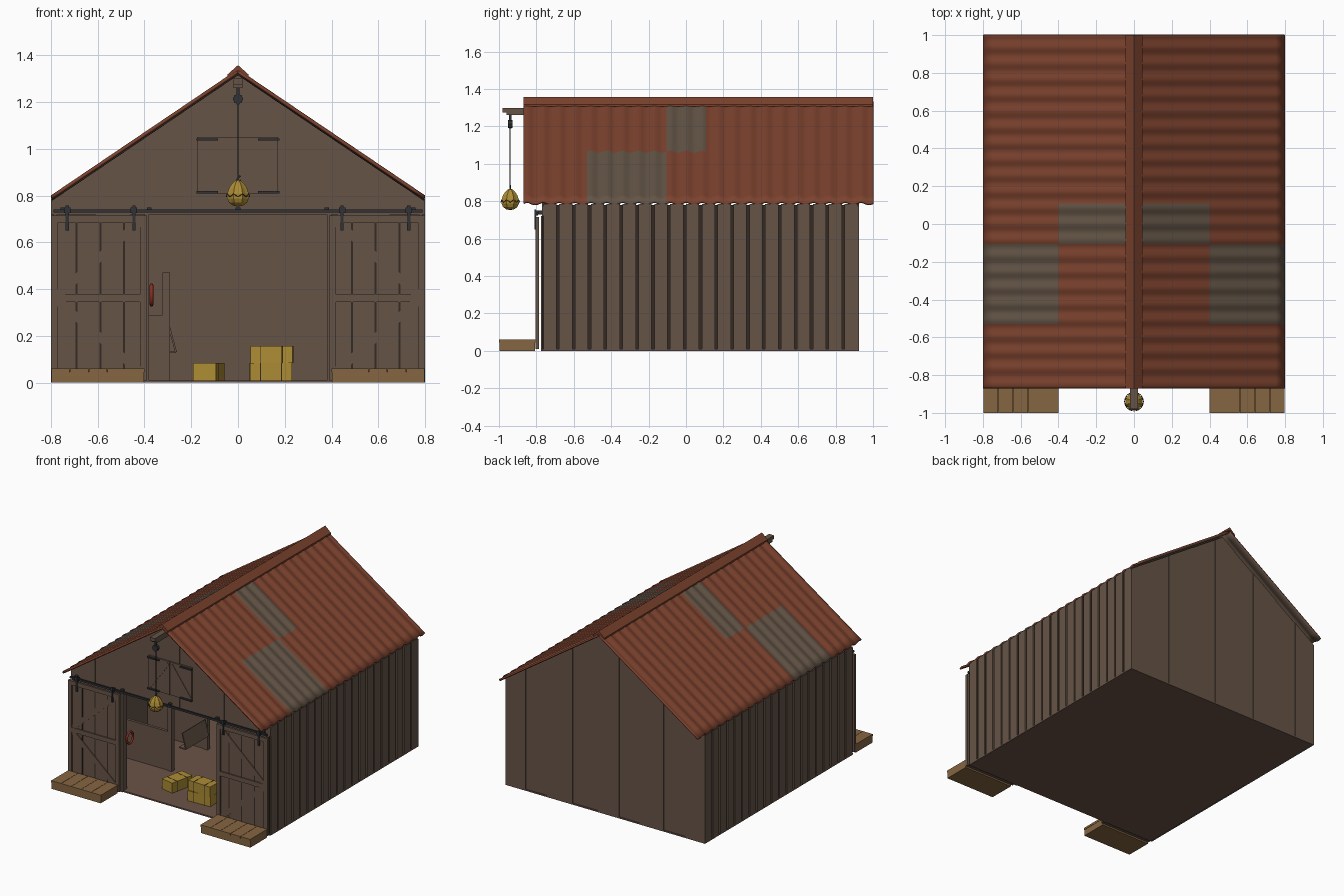
import bpy, bmesh, math, random
from mathutils import Matrix, Vector

random.seed(4)
cube = bpy.data.objects.get("Cube")
if cube:
    bpy.data.objects.remove(cube)


def material(name, r, g, b):
    lin = [((c / 255 + 0.055) / 1.055) ** 2.4 for c in (r, g, b)] + [1]
    m = bpy.data.materials.new(name)
    m.use_nodes = True
    m.diffuse_color = lin
    m.node_tree.nodes["Principled BSDF"].inputs["Base Color"].default_value = lin
    return m


WOOD = material("weathered_wood", 102, 84, 71)
DARK = material("dark_gap", 52, 43, 36)
RUST = material("rusty_metal", 124, 66, 46)
PATCH = material("grey_patch", 99, 84, 70)
TAN = material("tan_plank", 134, 102, 66)
HAY = material("hay", 172, 140, 52)
IRON = material("black_iron", 48, 50, 54)
FLOOR = material("earth_floor", 106, 83, 72)
RED = material("red_paint", 140, 44, 32)


def finish(name, bm, *mats):
    bmesh.ops.recalc_face_normals(bm, faces=bm.faces)
    me = bpy.data.meshes.new(name)
    bm.to_mesh(me)
    bm.free()
    for m in mats:
        me.materials.append(m)
    ob = bpy.data.objects.new(name, me)
    bpy.context.collection.objects.link(ob)
    return ob


def add_box(bm, lo, hi, turn=Matrix()):
    lo, hi = Vector(lo), Vector(hi)
    size = Matrix.Diagonal((*(hi - lo), 1))
    bmesh.ops.create_cube(bm, size=1, matrix=Matrix.Translation((lo + hi) / 2) @ turn @ size)


def boxes(name, mat, *bounds):
    bm = bmesh.new()
    for lo, hi in bounds:
        add_box(bm, lo, hi)
    return finish(name, bm, mat)


def add_prism(bm, outline, y0, y1):
    face = bm.faces.new([bm.verts.new((x, y0, z)) for x, z in outline])
    new = bmesh.ops.extrude_face_region(bm, geom=[face])["geom"]
    bmesh.ops.translate(bm, vec=(0, y1 - y0, 0),
                        verts=[v for v in new if isinstance(v, bmesh.types.BMVert)])


def prism(name, mat, outline, y0, y1):
    bm = bmesh.new()
    add_prism(bm, outline, y0, y1)
    return finish(name, bm, mat)


def brace(bm, p, q, width, y0, y1):
    # straight board between two points of a wall
    p, q = Vector(p), Vector(q)
    side = Vector((p.y - q.y, q.x - p.x)).normalized() * width / 2
    add_prism(bm, [p + side, q + side, q - side, p - side], y0, y1)


def smooth(ob):
    for o in bpy.context.selected_objects:
        o.select_set(False)
    ob.select_set(True)
    bpy.context.view_layer.objects.active = ob
    bpy.ops.object.shade_smooth_by_angle(angle=0.7)


def rod(name, mat, points, radius):
    cu = bpy.data.curves.new(name, 'CURVE')
    cu.dimensions = '3D'
    cu.bevel_depth = radius
    cu.bevel_resolution = 1
    cu.use_fill_caps = True
    sp = cu.splines.new('POLY')
    sp.points.add(len(points) - 1)
    for pt, co in zip(sp.points, points):
        pt.co = (*co, 1)
    cu.materials.append(mat)
    ob = bpy.data.objects.new(name, cu)
    bpy.context.collection.objects.link(ob)


FRONT, BACK, PITCH = -0.77, 0.925, 0.675


def gable(x):
    return 1.315 - PITCH * abs(x)


# floor and end walls
boxes("floor", FLOOR, ((-0.8, FRONT, 0), (0.8, BACK, 0.01)))
peak = [(0.79, gable(0.79)), (0, gable(0)), (-0.79, gable(0.79))]
prism("back_wall", WOOD, [(-0.79, 0), (0.79, 0)] + peak, BACK - 0.03, BACK - 0.01)
prism("front_wall", WOOD, [(-0.79, 0), (-0.385, 0), (-0.385, 0.72), (0.385, 0.72),
                           (0.385, 0), (0.79, 0)] + peak, FRONT + 0.008, FRONT + 0.03)


def gable_boards(name, bottom, y_in, outward):
    # staggered upright boards cut to the roof slope
    bm = bmesh.new()
    cuts = [-0.8] + [-0.8 + 1.6 * i / 9 + random.uniform(-0.03, 0.03) for i in range(1, 9)] + [0.8]
    for i, (a, b) in enumerate(zip(cuts, cuts[1:])):
        top = [(b, gable(b))] + ([(0, gable(0))] if a < 0 < b else []) + [(a, gable(a))]
        add_prism(bm, [(a, bottom), (b, bottom)] + top, y_in, y_in + outward * (0.01 - 0.005 * (i % 2)))
    finish(name, bm, WOOD)


gable_boards("back_boards", 0, BACK - 0.01, 1)
gable_boards("front_gable_boards", 0.72, FRONT + 0.01, -1)

# side walls: boards over a dark backing
step = (BACK - FRONT) / 20
for s, side in ((-1, "right"), (1, "left")):
    boxes(side + "_wall_backing", DARK, ((s * 0.786, FRONT, 0), (s * 0.79, BACK, 0.78)))
    boxes(side + "_wall_lining", WOOD, ((s * 0.775, FRONT, 0), (s * 0.786, BACK, 0.78)))
    boxes(side + "_wall_boards", WOOD, *[
        ((s * 0.789, FRONT + i * step + 0.007, 0), (s * 0.8, FRONT + (i + 1) * step - 0.007, 0.785))
        for i in range(20)])

# corrugated roof with mended areas
for s, side in ((-1, "right"), (1, "left")):
    bm = bmesh.new()
    nx, ny = 16, 22 * 8
    rows = [[bm.verts.new((s * 0.8 * i / nx, -0.87 + 1.87 * j / ny,
                           1.335 - PITCH * 0.8 * i / nx + 0.006 * math.sin(j * math.tau / 8)))
             for i in range(nx + 1)] for j in range(ny + 1)]
    for r0, r1 in zip(rows, rows[1:]):
        for i in range(nx):
            f = bm.faces.new((r0[i], r0[i + 1], r1[i + 1], r1[i]))
            c = f.calc_center_median()
            low = abs(c.x) > 0.4 and -0.53 < c.y < -0.11
            high = abs(c.x) < 0.4 and -0.1 < c.y < 0.11
            f.material_index = 1 if low or high else 0
    roof = finish(side + "_roof", bm, RUST, PATCH, WOOD, WOOD)
    if roof.data.polygons[0].normal.z < 0:
        roof.data.flip_normals()
    smooth(roof)
    mod = roof.modifiers.new("sheet", 'SOLIDIFY')
    mod.thickness, mod.offset, mod.material_offset = 0.012, -1, 2
prism("ridge_cap", RUST, [(-0.045, 1.318), (0, 1.358), (0.045, 1.318),
                          (0.045, 1.306), (0, 1.336), (-0.045, 1.306)], -0.87, 1)

# sliding doors, rail, hangers and plank platforms
for s, side in ((-1, "right"), (1, "left")):
    def span(a, b, y0, y1, z0, z1):
        return (s * a, y0, z0), (s * b, y1, z1)
    boxes(side + "_door_panel", WOOD, span(0.4, 0.79, -0.797, -0.785, 0.01, 0.71))
    boxes(side + "_door_frame", WOOD,
          span(0.39, 0.42, -0.805, -0.785, 0.01, 0.715), span(0.77, 0.8, -0.805, -0.785, 0.01, 0.715),
          span(0.42, 0.77, -0.805, -0.79, 0.685, 0.715), span(0.42, 0.77, -0.805, -0.79, 0.345, 0.378),
          span(0.42, 0.77, -0.805, -0.79, 0.01, 0.05))
    bm = bmesh.new()
    for z0, z1 in ((0.375, 0.69), (0.35, 0.045)):
        brace(bm, (s * 0.77, z0), (s * 0.42, z1), 0.035, -0.803, -0.79)
    finish(side + "_door_braces", bm, WOOD)
    boxes(side + "_door_seams", DARK,
          *[span(x - 0.004, x + 0.004, -0.799, -0.795, 0.05, 0.685) for x in (0.487, 0.588, 0.69)])
    boxes(side + "_door_hangers", IRON,
          *[span(x - 0.007, x + 0.007, -0.811, -0.803, 0.65, 0.757) for x in (0.445, 0.73)],
          *[span(x - 0.014, x + 0.014, -0.808, -0.79, 0.725, 0.75) for x in (0.445, 0.73)])
    boxes(side + "_door_jamb", WOOD, span(0.38, 0.4, -0.775, -0.73, 0, 0.72))
    boxes(side + "_platform_planks", TAN,
          *[span(0.4 + 0.08 * i, 0.478 + 0.08 * i, -1, -0.805, 0.045, 0.06) for i in range(5)])
    boxes(side + "_platform_base", TAN, span(0.402, 0.798, -0.998, -0.807, 0, 0.046))
boxes("door_rail", IRON, ((-0.79, -0.8, 0.728), (0.79, -0.788, 0.741)))
boxes("rail_brackets", IRON, *[((x - 0.01, -0.79, 0.73), (x + 0.01, -0.765, 0.75))
                               for x in (-0.75, -0.38, 0, 0.38, 0.75)])

# loft hatch with braces and strap hinges
boxes("hatch_leaves", WOOD, ((-0.175, -0.78, 0.81), (-0.002, -0.768, 1.05)),
      ((0.002, -0.78, 0.81), (0.172, -0.768, 1.05)))
bm = bmesh.new()
for s in (-1, 1):
    brace(bm, (s * 0.165, 0.825), (s * 0.012, 1.035), 0.02, -0.784, -0.775)
finish("hatch_braces", bm, WOOD)
boxes("hatch_hinges", IRON, *[((s * 0.085, -0.79, z - 0.005), (s * 0.178, -0.778, z + 0.005))
                              for s in (-1, 1) for z in (0.815, 1.04)])

# hoist beam, pulley, rope and hanging hay net
boxes("hoist_beam", WOOD, ((-0.02, -0.96, 1.26), (0.02, -0.74, 1.3)),
      ((-0.02, -0.98, 1.275), (0.02, -0.96, 1.3)))
HY = -0.94
boxes("pulley_strap", IRON, ((-0.006, HY - 0.006, 1.19), (0.006, HY + 0.006, 1.265)))
bm = bmesh.new()
bmesh.ops.create_cone(bm, cap_ends=True, segments=8, radius1=0.022, radius2=0.022, depth=0.024,
                      matrix=Matrix.Translation((0, HY, 1.213)) @ Matrix.Rotation(math.pi / 2, 4, 'X'))
finish("pulley_wheel", bm, IRON)
rod("hoist_rope", IRON, [(0, HY, 1.2), (0, HY, 0.86)], 0.003)
rod("hoist_hook", IRON, [(0.01, HY, 0.885), (-0.004, HY, 0.87), (0.0, HY, 0.858), (0.012, HY, 0.866)], 0.004)
bm = bmesh.new()
bmesh.ops.create_uvsphere(bm, u_segments=16, v_segments=8, radius=1)
for v in bm.verts:
    spike = 1 + 0.13 * (round(math.atan2(v.co.y, v.co.x) / math.tau * 16) % 2)
    r = 0.044 * spike * (1 - 0.25 * v.co.z)
    v.co = (v.co.x * r, HY + v.co.y * r, 0.81 + v.co.z * 0.057)
finish("hay_bundle", bm, HAY)
rod("hay_net", DARK, [(0.05 * math.cos(a), HY + 0.05 * math.sin(a), 0.795 + 0.012 * (i % 2))
                      for i in range(17) for a in [i * math.tau / 16]], 0.002)

# stalls along the right wall with a sloped feeder
boxes("stall_posts", WOOD, *[((-0.322, y - 0.016, 0), (-0.29, y + 0.016, 0.47)) for y in (-0.33, 0.08, 0.49)])
boxes("stall_panels", WOOD, *[((-0.78, y - 0.01, 0.01), (-0.32, y + 0.01, 0.29)) for y in (-0.33, 0.08, 0.49)])
bm = bmesh.new()
brace(bm, (-0.295, 0.24), (-0.265, 0.13), 0.008, -0.22, 0.04)
brace(bm, (-0.32, 0.13), (-0.265, 0.13), 0.008, -0.22, 0.04)
finish("feeder", bm, WOOD)

# red ring hanging inside the doorway
rod("hanging_ring", RED, [(-0.37, -0.71 + 0.035 * math.cos(a), 0.375 + 0.042 * math.sin(a))
                          for a in [i * math.tau / 16 for i in range(17)]], 0.008)

# hay bales with twine bands
for i, (x, y, z, turn) in enumerate(((-0.125, -0.52, 0.01, 78), (0.14, -0.6, 0.01, 2), (0.145, -0.6, 0.083, -3))):
    m = Matrix.Rotation(math.radians(turn), 4, 'Z')
    bm = bmesh.new()
    add_box(bm, (x - 0.09, y - 0.05, z), (x + 0.09, y + 0.05, z + 0.073), m)
    finish("hay_bale_%d" % (i + 1), bm, HAY)
    bm = bmesh.new()
    for d in (-0.045, 0.045):
        o = m @ Vector((d, 0, 0))
        add_box(bm, (x + o.x - 0.002, y + o.y - 0.051, z), (x + o.x + 0.002, y + o.y + 0.051, z + 0.074), m)
    finish("bale_twine_%d" % (i + 1), bm, DARK)
